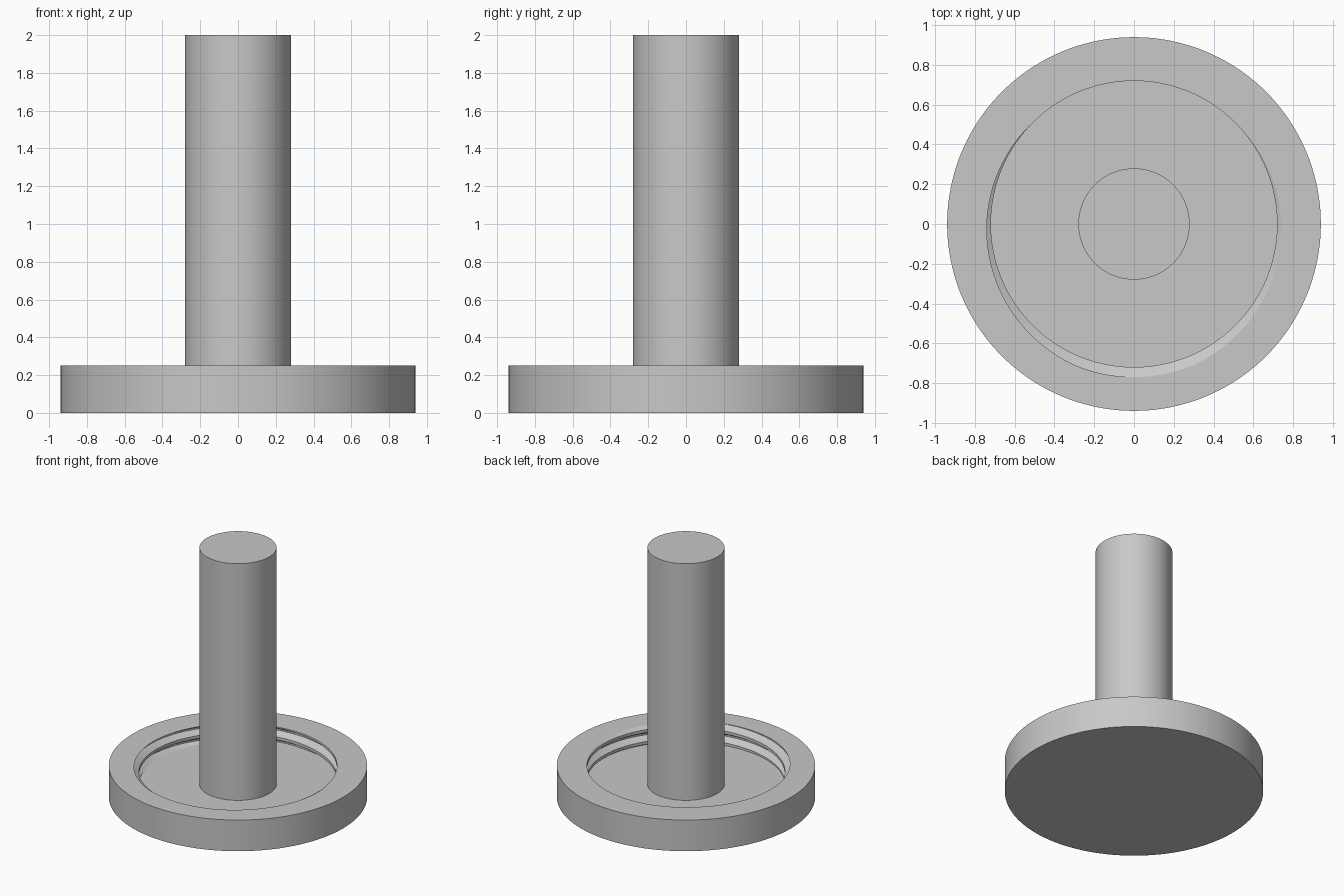
import bpy
import bmesh
import math

cube = bpy.data.objects.get("Cube")
if cube:
    bpy.data.objects.remove(cube, do_unlink=True)

SEG = 160
TOP, FLOOR = 0.25, 0.10
R_OUT, R_CREST, R_SHAFT = 0.94, 0.72, 0.28
PITCH, DEPTH = 0.095, 0.05
HALF_ROOT, HALF_MOUTH = 1 / 16, 3 / 8   # groove half widths, in pitches
PHASE = 0.75                            # groove leaves the rim at -y

grey = bpy.data.materials.new("plain grey")
grey.use_nodes = True
colour = (0.58, 0.58, 0.58, 1)
grey.diffuse_color = colour
grey.node_tree.nodes["Principled BSDF"].inputs["Base Color"].default_value = colour


def finish(name, bm):
    """Turn a bmesh into a smooth-shaded object with crisp edges."""
    bmesh.ops.remove_doubles(bm, verts=bm.verts[:], dist=1e-5)
    bmesh.ops.recalc_face_normals(bm, faces=bm.faces[:])
    mesh = bpy.data.meshes.new(name)
    bm.to_mesh(mesh)
    bm.free()
    mesh.materials.append(grey)
    obj = bpy.data.objects.new(name, mesh)
    bpy.context.collection.objects.link(obj)
    bpy.ops.object.select_all(action='DESELECT')
    obj.select_set(True)
    bpy.context.view_layer.objects.active = obj
    bpy.ops.object.shade_smooth_by_angle(angle=math.radians(25))


def thread_radius(turn, z):
    """Radius of the threaded wall at a given turn fraction and height."""
    t = turn - PHASE - (z - TOP) / PITCH
    t = abs(t - round(t))
    ramp = (HALF_MOUTH - t) / (HALF_MOUTH - HALF_ROOT)
    return R_CREST + DEPTH * min(max(ramp, 0), 1)


def column(turn):
    """Section of the cap as (radius, z), from bottom centre to floor centre."""
    pts = [(0, 0), (R_OUT, 0), (R_OUT, TOP)]
    for k in range(-1, 4):
        for b in (-HALF_MOUTH, -HALF_ROOT, HALF_ROOT, HALF_MOUTH):
            z = TOP + PITCH * (turn - PHASE - k - b)
            z = min(max(z, FLOOR), TOP)
            pts.append((thread_radius(turn, z), z))
    return pts + [(R_SHAFT, FLOOR), (0, FLOOR)]


# Round cap with an internally threaded recess
bm = bmesh.new()
columns = []
for i in range(SEG + 1):
    a = math.tau * i / SEG
    columns.append([bm.verts.new((r * math.cos(a), r * math.sin(a), z))
                    for r, z in column(i / SEG)])
for c, d in zip(columns, columns[1:]):
    for j in range(len(c) - 1):
        bm.faces.new((c[j], d[j], d[j + 1], c[j + 1]))
finish("threaded_cap", bm)

# Central shaft rising from the recess floor
bm = bmesh.new()
bmesh.ops.create_cone(bm, cap_ends=True, segments=96, radius1=R_SHAFT,
                      radius2=R_SHAFT, depth=2 - FLOOR)
bmesh.ops.translate(bm, verts=bm.verts[:], vec=(0, 0, (2 + FLOOR) / 2))
finish("shaft", bm)
